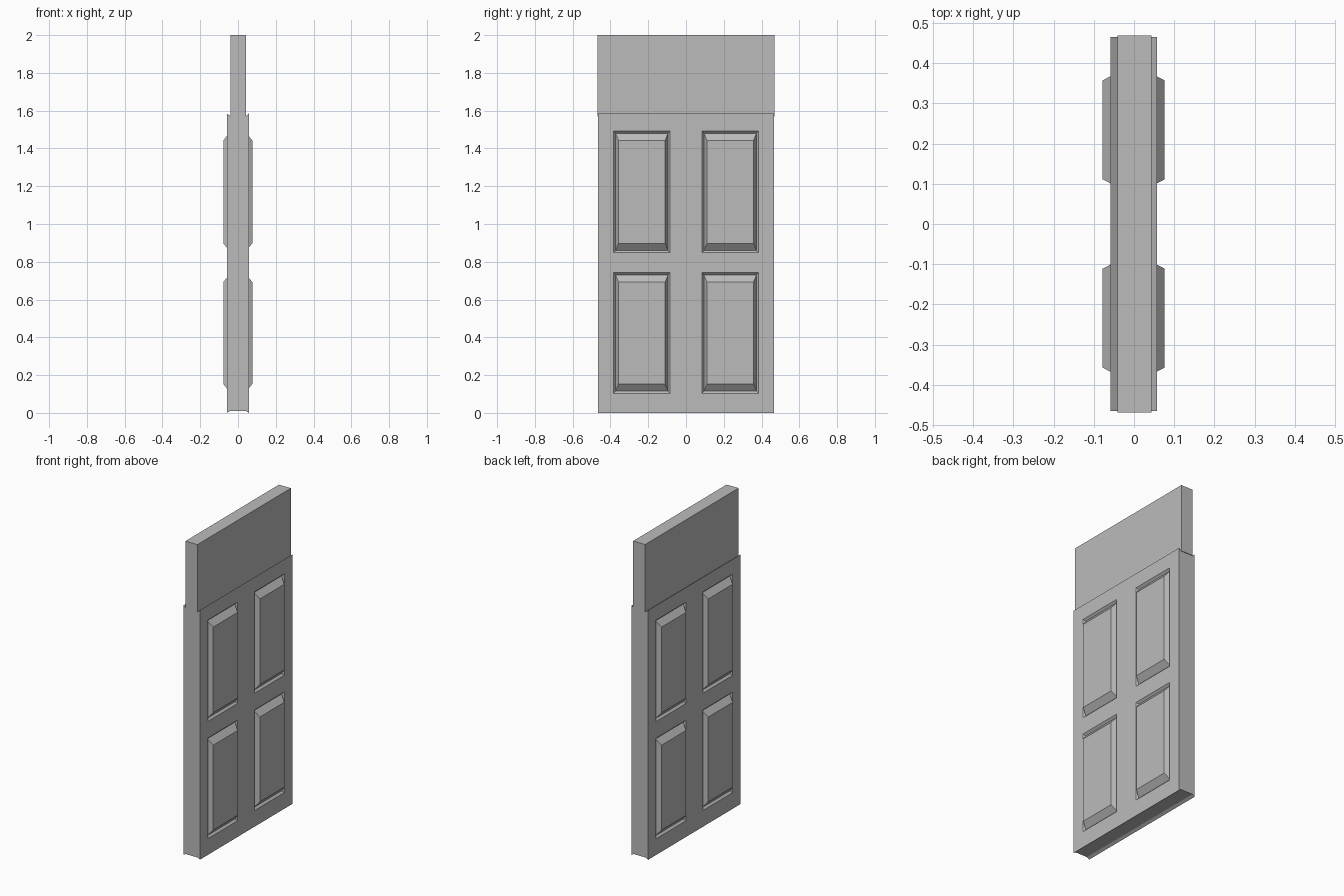
import bpy, bmesh

cube = bpy.data.objects.get("Cube")
if cube:
    bpy.data.objects.remove(cube, do_unlink=True)

paint = bpy.data.materials.new("mid grey paint")
paint.use_nodes = True
GREY = (0.5, 0.5, 0.5, 1)
paint.diffuse_color = GREY
paint.node_tree.nodes["Principled BSDF"].inputs["Base Color"].default_value = GREY


def finish(name, bm):
    bmesh.ops.remove_doubles(bm, verts=bm.verts, dist=0.0002)
    bmesh.ops.recalc_face_normals(bm, faces=bm.faces)
    mesh = bpy.data.meshes.new(name)
    bm.to_mesh(mesh)
    bm.free()
    mesh.materials.append(paint)
    obj = bpy.data.objects.new(name, mesh)
    bpy.context.collection.objects.link(obj)
    return obj


def face(bm, points):
    bm.faces.new([bm.verts.new(p) for p in points])


def rect(x, y0, y1, z0, z1):
    return [(x, y0, z0), (x, y1, z0), (x, y1, z1), (x, y0, z1)]


# Door leaf: thickness, groove floor and raised panel height on each side
SKINS = [(-0.059, -0.047, -0.078), (0.057, 0.045, 0.076)]
YS = [-0.465, -0.383, -0.085, 0.085, 0.383, 0.465]
ZS = [0, 0.103, 0.742, 0.848, 1.492, 1.585]

bm = bmesh.new()
for skin, groove, raised in SKINS:
    for i in range(5):
        for j in range(5):
            y0, y1, z0, z1 = YS[i], YS[i + 1], ZS[j], ZS[j + 1]
            if i % 2 == 0 or j % 2 == 0:
                face(bm, rect(skin, y0, y1, z0, z1))
                continue
            # Grooved border and bevelled raised panel
            rings = [rect(x, y0 + a, y1 - a, z0 + b, z1 - b)
                     for x, a, b in ((skin, 0, 0), (groove, 0.010, 0.012),
                                     (raised, 0.026, 0.050))]
            for outer, inner in zip(rings, rings[1:]):
                for k in range(4):
                    n = (k + 1) % 4
                    face(bm, [outer[k], outer[n], inner[n], inner[k]])
            face(bm, rings[-1])

# Shallow channels along the top and bottom edges
left, right = SKINS[0][0], SKINS[1][0]
bottom = [(left, 0), (-0.042, 0.01), (0.042, 0.01), (right, 0)]
top = [(right, ZS[-1]), (0.043, 1.572), (-0.041, 1.572), (left, ZS[-1])]
for strip in (bottom, top):
    for (xa, za), (xb, zb) in zip(strip, strip[1:]):
        for y0, y1 in zip(YS, YS[1:]):
            face(bm, [(xa, y0, za), (xb, y0, zb), (xb, y1, zb), (xa, y1, za)])

# End caps
outline = (bottom + [(right, z) for z in ZS[1:-1]] + top
           + [(left, z) for z in reversed(ZS[1:-1])])
for y in (YS[0], YS[-1]):
    face(bm, [(x, y, z) for x, z in outline])
finish("panelled_door_leaf", bm)

# Plain upper board standing in the top channel
bm = bmesh.new()
bmesh.ops.create_cube(bm, size=1)
bmesh.ops.scale(bm, vec=(0.084, 0.938, 0.43), verts=bm.verts)
bmesh.ops.translate(bm, vec=(0.001, 0, 1.785), verts=bm.verts)
finish("upper_board", bm)
